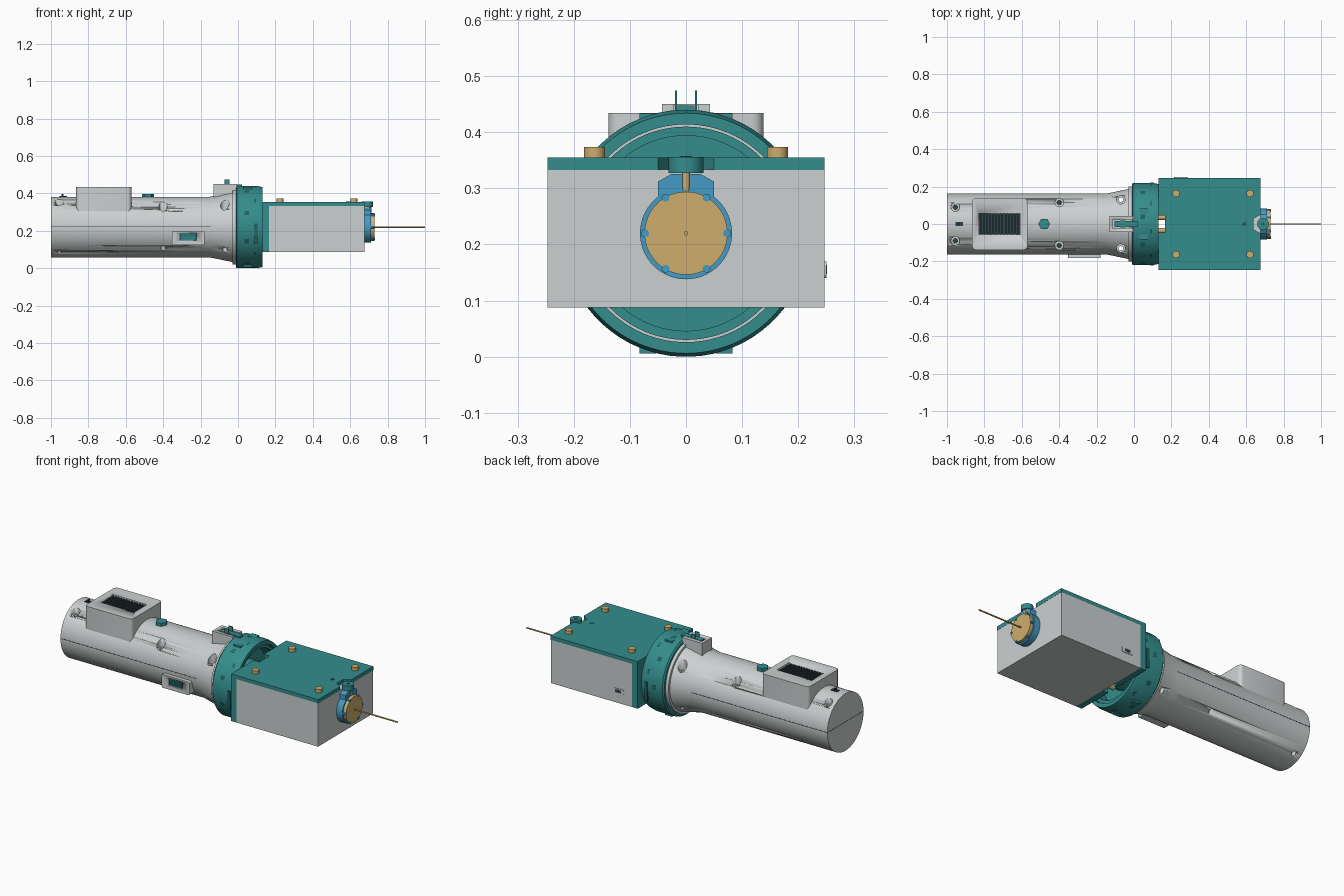
import bpy, bmesh, math
from mathutils import Matrix, Vector

cube = bpy.data.objects.get("Cube")
if cube:
    bpy.data.objects.remove(cube, do_unlink=True)

AXIS = 0.22          # height of the main axis
BORE = (math.pi / 2, 'Y')


def material(name, r, g, b):
    m = bpy.data.materials.new(name)
    m.use_nodes = True
    color = (r, g, b, 1)
    m.diffuse_color = color
    m.node_tree.nodes["Principled BSDF"].inputs["Base Color"].default_value = color
    return m


GREY = material("light grey", 0.60, 0.63, 0.63)
TEAL = material("teal", 0.035, 0.27, 0.27)
BLUE = material("blue", 0.06, 0.33, 0.56)
GOLD = material("brass", 0.62, 0.42, 0.15)
DARK = material("dark slate", 0.03, 0.06, 0.065)
DEEP = material("deep teal", 0.015, 0.12, 0.12)


def finish(name, bm, mat, smooth=True):
    bmesh.ops.recalc_face_normals(bm, faces=bm.faces)
    me = bpy.data.meshes.new(name)
    bm.to_mesh(me)
    bm.free()
    ob = bpy.data.objects.new(name, me)
    bpy.context.collection.objects.link(ob)
    me.materials.append(mat)
    if smooth:
        bpy.ops.object.select_all(action='DESELECT')
        bpy.context.view_layer.objects.active = ob
        ob.select_set(True)
        bpy.ops.object.shade_smooth_by_angle(angle=math.radians(30))
    return ob


def box(name, x, y, z, mat, round_axis=None, radius=0.0):
    """Box from (min, max) ranges, optionally rounded along one axis."""
    bm = bmesh.new()
    bmesh.ops.create_cube(bm, size=1)
    for v in bm.verts:
        v.co = Vector([(r[0] + r[1]) / 2 + c * (r[1] - r[0]) for c, r in zip(v.co, (x, y, z))])
    if round_axis is not None:
        edges = [e for e in bm.edges
                 if abs((e.verts[0].co - e.verts[1].co).normalized()[round_axis]) > 0.9]
        bmesh.ops.bevel(bm, geom=edges, offset=radius, segments=4, profile=0.5, affect='EDGES')
    return finish(name, bm, mat)


def lathe(name, profile, mat, center=(0, 0, AXIS), axis='X', seg=64, closed=False):
    """Spin (along, radius) points about an axis; caps the ends unless closed."""
    bm = bmesh.new()
    rings = []
    for a, r in profile:
        ring = []
        for i in range(seg):
            t = math.tau * i / seg
            u, w = r * math.cos(t), r * math.sin(t)
            co = Vector((a, u, w) if axis == 'X' else (u, w, a))
            ring.append(bm.verts.new(co + Vector(center)))
        rings.append(ring)
    pairs = list(zip(rings, rings[1:]))
    if closed:
        pairs.append((rings[-1], rings[0]))
    else:
        bm.faces.new(rings[0])
        bm.faces.new(rings[-1])
    for p, q in pairs:
        for i in range(seg):
            j = (i + 1) % seg
            bm.faces.new((p[i], p[j], q[j], q[i]))
    return finish(name, bm, mat)


def rod(name, center, r, a, b, mat, axis='X', seg=32):
    return lathe(name, [(a, r), (b, r)], mat, center, axis, seg)


def prism(name, points, a, b, mat, axis):
    """Extrude an outline: (x, y) along Z or (y, z) along X."""
    bm = bmesh.new()
    vs = [bm.verts.new((p, q, a) if axis == 'Z' else (a, p, q)) for p, q in points]
    face = bm.faces.new(vs)
    top = bmesh.ops.extrude_face_region(bm, geom=[face])
    move = Vector((0, 0, b - a) if axis == 'Z' else (b - a, 0, 0))
    bmesh.ops.translate(bm, verts=[g for g in top['geom'] if isinstance(g, bmesh.types.BMVert)], vec=move)
    return finish(name, bm, mat, False)


def cut(ob, cutter):
    mod = ob.modifiers.new("cut", 'BOOLEAN')
    mod.operation, mod.solver, mod.object = 'DIFFERENCE', 'EXACT', cutter
    bpy.context.view_layer.objects.active = ob
    bpy.ops.object.modifier_apply(modifier=mod.name)
    bpy.data.objects.remove(cutter, do_unlink=True)


# Main tube with flare, end flange and counterbored bolt holes
tube = lathe("tube", [(-1, 0.162), (-0.15, 0.162), (-0.03, 0.187), (-0.03, 0.2), (-0.01, 0.2)], GREY, seg=96)
for x, y, floor in ((-0.955, 0.09, 0.335), (-0.4, 0.115, 0.305), (-0.07, 0.13, 0.305)):
    for side in (-1, 1):
        cut(tube, lathe("bolt_cutter", [(-0.1, 0.012), (floor, 0.012), (floor, 0.023), (0.5, 0.023)],
                        GREY, (x, side * y, 0), 'Z', 24))
box("tube_seam", (-1.0006, -0.1), (-0.1628, 0.1628), (AXIS, AXIS + 0.003), DARK)

# Vented housing on the tube
housing = box("vent_housing", (-0.865, -0.57), (-0.138, 0.138), (0.25, 0.434), GREY, 2, 0.02)
cut(housing, box("vent_cutter", (-0.83, -0.61), (-0.057, 0.057), (0.41, 0.5), GREY))
box("vent_floor", (-0.83, -0.61), (-0.057, 0.057), (0.405, 0.414), DARK)
for i in range(13):
    x = -0.82 + i * 0.0167
    box("vent_rib", (x - 0.004, x + 0.004), (-0.057, 0.057), (0.41, 0.428), DARK)

# Rear switch and hexagonal button
box("switch_base", (-0.955, -0.915), (-0.01, 0.01), (0.37, 0.386), DARK)
box("switch_lever", (-0.943, -0.932), (-0.006, 0.006), (0.38, 0.397), DARK)
rod("hex_button", (-0.48, 0, 0), 0.032, 0.37, 0.398, TEAL, 'Z', 6)

# Side port with recessed grille
port = box("side_port", (-0.352, -0.178), (-0.182, -0.1), (0.125, 0.2), GREY, 1, 0.008)
cut(port, box("port_cutter", (-0.312, -0.222), (-0.3, -0.172), (0.148, 0.188), GREY))
box("port_floor", (-0.312, -0.222), (-0.174, -0.17), (0.148, 0.188), DEEP)
for i in range(4):
    z = 0.153 + i * 0.01
    box("port_rib", (-0.305, -0.229), (-0.18, -0.172), (z - 0.003, z + 0.003), TEAL)

# Latch block and lever on top
latch = box("latch_block", (-0.132, -0.005), (-0.043, 0.043), (0.3, 0.45), GREY)
cut(latch, box("latch_cutter", (-0.115, 0.1), (-0.021, 0.021), (0.415, 0.6), GREY))
box("latch_lever", (-0.105, 0.022), (-0.015, 0.015), (0.42, 0.448), TEAL)
for y in (-0.018, 0.018):
    box("latch_fin", (-0.072, -0.045), (y - 0.002, y + 0.002), (0.42, 0.474), TEAL)

# Locking collar: outer ring, light spacer, inner ring and recessed disc
lathe("collar", [(-0.012, 0.212), (-0.005, 0.22), (0.1, 0.22), (0.13, 0.214), (0.13, 0.194), (-0.012, 0.194)],
      TEAL, seg=96, closed=True)
lathe("collar_spacer", [(0, 0.195), (0.105, 0.195), (0.105, 0.189), (0, 0.189)], GREY, seg=96, closed=True)
lathe("collar_inner_ring", [(0, 0.19), (0.12, 0.19), (0.12, 0.174), (0, 0.174)], TEAL, seg=96, closed=True)
rod("collar_disc", (0, 0, AXIS), 0.18, -0.01, 0.05, TEAL, seg=64)
rod("collar_hub", (0, 0, AXIS), 0.1, 0.04, 0.11, TEAL, seg=48)

# Collar grip tabs and slot marks
for sy in (-1, 1):
    for z in ((0.405, 0.433), (0.006, 0.035)):
        y = sy * 0.068
        box("collar_tab", (0.03, 0.075), (y - 0.015, y + 0.015), z, TEAL)
    box("collar_window", (0.088, 0.105), (sy * 0.2195 - 0.003, sy * 0.2195 + 0.003), (0.13, 0.24), DEEP)
for i in range(18):
    mark = box("collar_slot", (0.035, 0.06) if i % 2 else (0.085, 0.097),
               (-0.012, 0.012), (0.215, 0.2215), DEEP)
    if i == 9:
        mark.scale.z = 0.99
    mark.matrix_world = Matrix.Translation((0, 0, AXIS)) @ Matrix.Rotation(math.radians(20 * i + 10), 4, 'X') \
        @ Matrix.Diagonal((1, 1, 0.993, 1))

# Equipment box with rear flanges and notched lid
W = 0.247
box("equipment_box", (0.165, 0.675), (-W, W), (0.088, 0.334), GREY)
for side in (-1, 1):
    y = sorted((side * 0.045, side * W))
    box("rear_flange", (0.13, 0.166), y, (0.088, 0.334), TEAL)
    rod("flange_stud", (0, side * 0.035, 0.125), 0.014, 0.1, 0.17, GOLD)
half = [(0.165, 0.045), (0.13, 0.045), (0.13, W), (0.676, W), (0.676, 0.05), (0.64, 0.03)]
prism("box_lid", half + [(x, -y) for x, y in reversed(half)], 0.333, 0.355, TEAL, 'Z')
for x in (0.225, 0.62):
    for y in (-0.163, 0.163):
        rod("lid_screw", (x, y, 0), 0.019, 0.35, 0.374, GOLD, 'Z')
rod("lid_pinhole", (0.59, 0, 0), 0.012, 0.35, 0.3565, DEEP, 'Z', 16)

# Socket on the rear side of the box
box("socket_plate", (0.215, 0.285), (W - 0.002, W + 0.003), (0.14, 0.17), GREY, 1, 0.008)
box("socket_opening", (0.232, 0.268), (W, W + 0.004), (0.147, 0.163), DARK)

# Needle mount: blue holder, brass cap, clamp knob and needle
rod("holder_ring", (0, 0, AXIS), 0.082, 0.67, 0.712, BLUE, seg=64)
tab = [(0.05, AXIS), (0.05, 0.312), (0.025, 0.326)]
prism("holder_tab", tab + [(-y, z) for y, z in reversed(tab)], 0.645, 0.71, BLUE, 'X')
rod("brass_cap", (0, 0, AXIS), 0.074, 0.705, 0.73, GOLD, seg=64)
for i in range(6):
    t = math.tau * i / 6
    rod("cap_screw", (0, 0.073 * math.cos(t), AXIS + 0.073 * math.sin(t)), 0.007, 0.7, 0.7315, BLUE, seg=12)
rod("clamp_stem", (0.708, 0, 0), 0.007, 0.295, 0.332, GOLD, 'Z', 16)
rod("clamp_knob", (0.69, 0, 0), 0.031, 0.327, 0.3555, TEAL, 'Z')
rod("clamp_pin", (0.69, 0, 0), 0.01, 0.35, 0.358, DEEP, 'Z', 6)
rod("needle", (0, 0, AXIS), 0.004, 0.72, 1.0, GOLD, seg=12)
